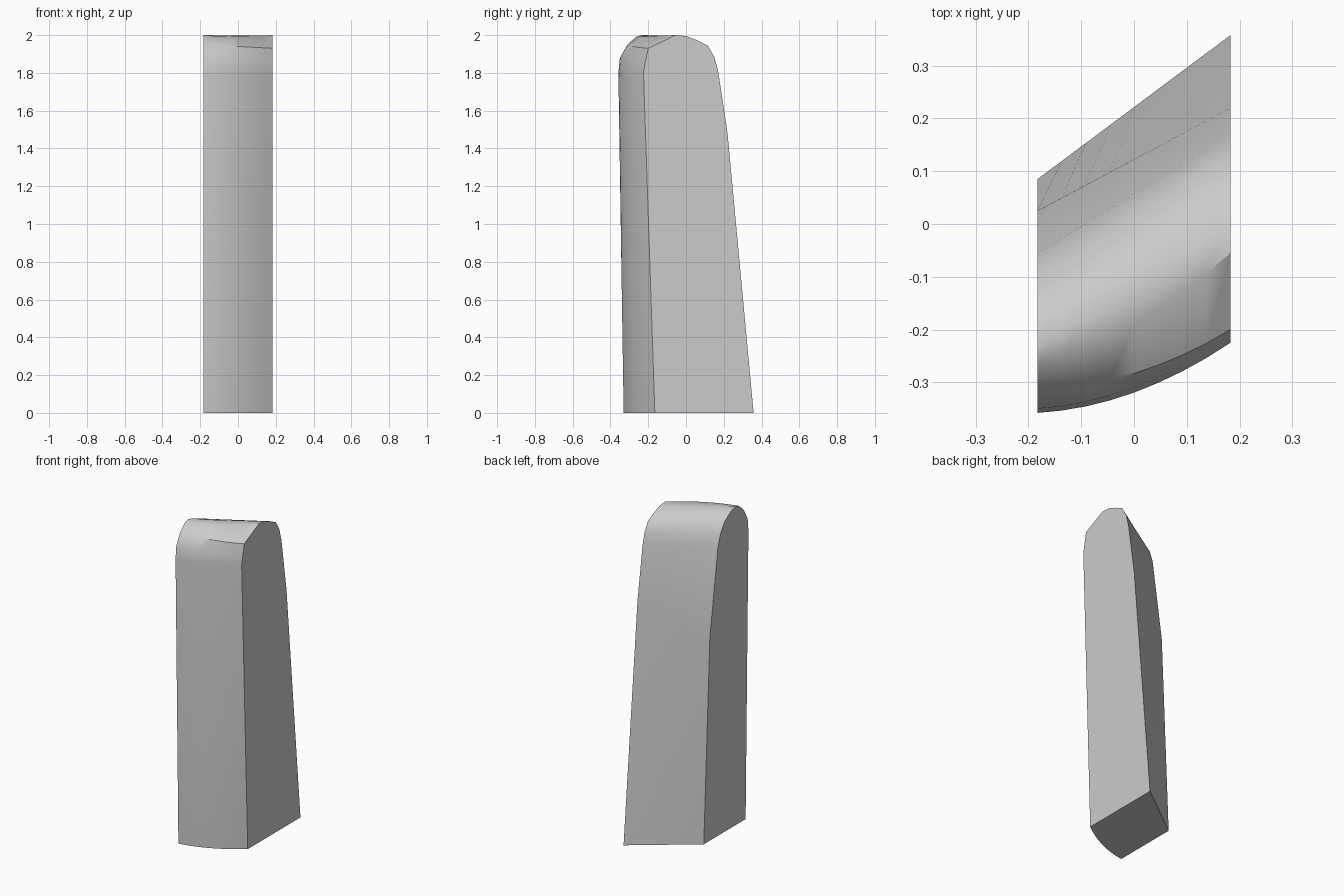
import bpy, bmesh, math

cube = bpy.data.objects.get("Cube")
if cube:
    bpy.data.objects.remove(cube)

# One plain grey for the whole block
grey = bpy.data.materials.new("stone_grey")
grey.use_nodes = True
colour = (0.6, 0.6, 0.6, 1)
grey.diffuse_color = colour
grey.node_tree.nodes["Principled BSDF"].inputs["Base Color"].default_value = colour

# Side profiles (y, z), from the front foot over the top to the back foot
low_side = [(-.33, 0), (-.358, 1.8), (-.35, 1.88), (-.31, 1.95), (-.265, 1.99),
            (-.235, 2), (-.18, 1.985), (-.12, 1.945), (-.08, 1.885), (-.055, 1.81),
            (.025, 1.27), (.085, 0)]
high_side = [(-.165, 0), (-.225, 1.8), (-.215, 1.86), (-.2, 1.93), (-.055, 2),
             (0, 1.995), (.06, 1.972), (.115, 1.945), (.15, 1.885), (.17, 1.81),
             (.22, 1.48), (.358, 0)]
front_count = 5      # leading profile points that bow outwards
half_width, bow, columns = .183, .028, 8

# Loft the block across its width, with a bowed front
bm = bmesh.new()
rows = []
for i in range(columns + 1):
    t = i / columns
    bulge = bow * 4 * t * (1 - t)
    row = []
    for k, (a, b) in enumerate(zip(low_side, high_side)):
        y = a[0] + (b[0] - a[0]) * t - (bulge if k < front_count else 0)
        z = a[1] + (b[1] - a[1]) * t
        row.append(bm.verts.new((half_width * (2 * t - 1), y, z)))
    rows.append(row)
count = len(low_side)
for left, right in zip(rows, rows[1:]):
    for k in range(count):
        n = (k + 1) % count
        bm.faces.new((left[k], right[k], right[n], left[n]))
bm.faces.new(rows[0])
bm.faces.new(rows[-1])
bmesh.ops.recalc_face_normals(bm, faces=bm.faces)

mesh = bpy.data.meshes.new("rounded_block")
bm.to_mesh(mesh)
bm.free()
mesh.materials.append(grey)
block = bpy.data.objects.new("rounded_block", mesh)
bpy.context.collection.objects.link(block)

# Smooth curves, crisp side outlines
bpy.ops.object.select_all(action='DESELECT')
block.select_set(True)
bpy.context.view_layer.objects.active = block
bpy.ops.object.shade_smooth_by_angle(angle=math.radians(35))
